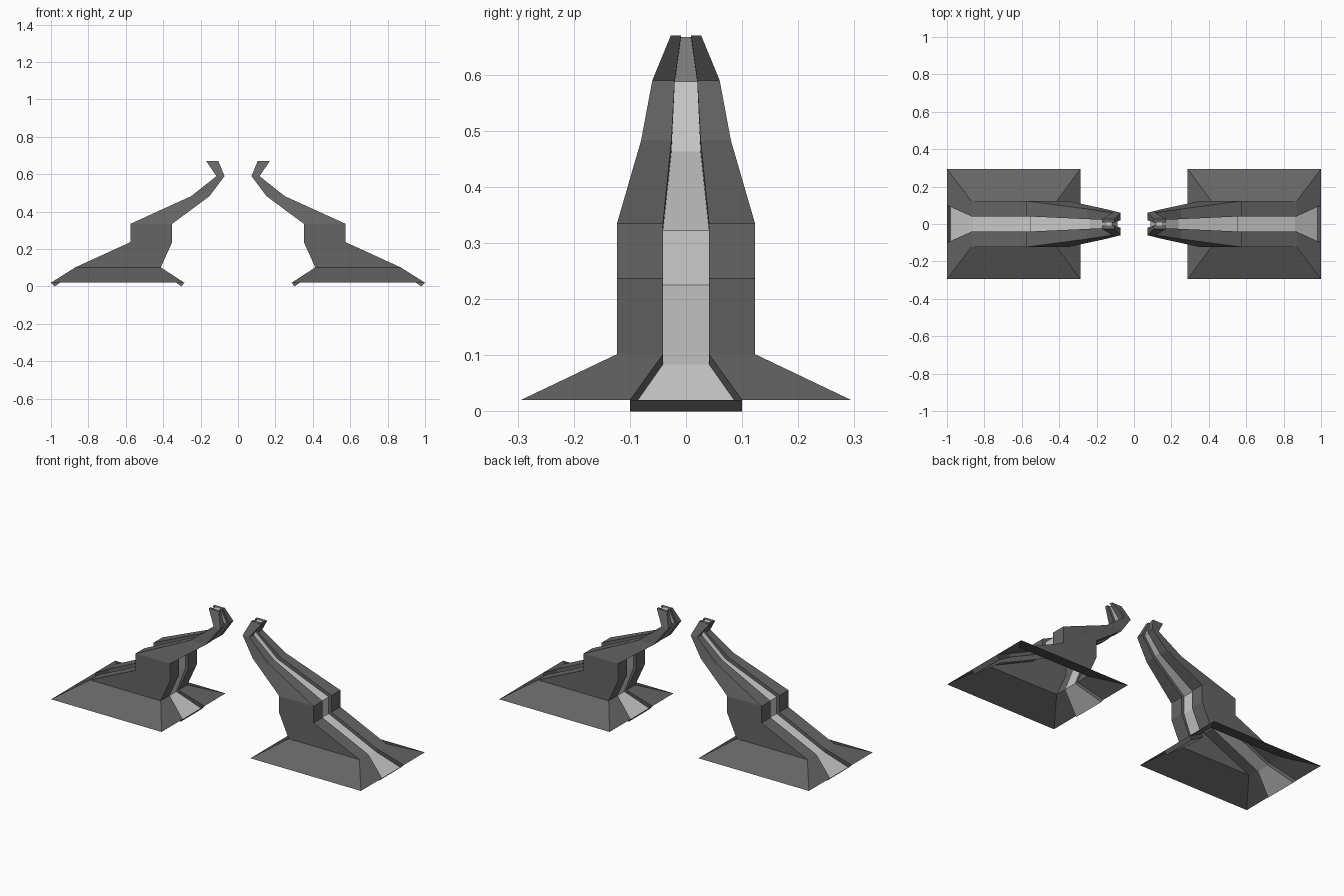
import bpy

if "Cube" in bpy.data.objects:
    bpy.data.objects.remove(bpy.data.objects["Cube"])

# Profiles from foot to tip, all (x, z), for the leg on the +x side
outer = [(1.0, .02), (.87, .102), (.575, .237), (.575, .335), (.25, .483), (.115, .59), (.17, .67)]
inner = [(.287, .02), (.413, .102), (.352, .237), (.352, .335), (.152, .483), (.072, .59), (.105, .67)]
# Recessed channel floors
floor_out = [(.98, 0), (.862, .084), (.557, .225), (.557, .322), (.238, .463), (.1, .588), (.155, .667)]
floor_in = [(.302, 0), (.427, .09), (.369, .24), (.369, .344), (.162, .499), (.088, .592), (.118, .667)]
half_width = [.295, .123, .123, .123, .08, .06, .027]
channel = [.1, .041, .041, .041, .026, .02, .009]


def material(name, value):
    m = bpy.data.materials.new(name)
    m.diffuse_color = (value, value, value, 1)
    m.use_nodes = True
    m.node_tree.nodes["Principled BSDF"].inputs["Base Color"].default_value = m.diffuse_color
    return m


dark = material("dark_grey", .13)
light = material("light_grey", .6)


def loft(name, levels, columns, mat, mirror_y=False, cap=True):
    """Join levels of points; columns lists the strips of faces to make."""
    n = len(levels[0])
    verts = [p for level in levels for p in level]
    faces = [(k * n + i, k * n + j, (k + 1) * n + j, (k + 1) * n + i)
             for k in range(len(levels) - 1) for i, j in columns]
    if cap:
        faces.append(tuple(range(len(verts) - n, len(verts))))
    mesh = bpy.data.meshes.new(name)
    mesh.from_pydata(verts, [], faces)
    mesh.materials.append(mat)
    ob = bpy.data.objects.new(name, mesh)
    bpy.context.collection.objects.link(ob)
    mod = ob.modifiers.new("mirror", 'MIRROR')
    mod.use_axis = (True, mirror_y, False)
    mod.use_mirror_merge = False
    return ob


def at(p, y):
    return (p[0], y, p[1])


# Dark half shells with channel walls, open underneath
shell = [[at(fo, g), at(o, g), at(o, w), at(i, w), at(i, g), at(fi, g)]
         for fo, o, i, fi, w, g in zip(floor_out, outer, inner, floor_in, half_width, channel)]
loft("pillar_shell", shell, [(k, k + 1) for k in range(5)], dark, mirror_y=True)

# Light strips in the channels
strip = [[at(fo, -g), at(fo, g), at(fi, g), at(fi, -g)]
         for fo, fi, g in zip(floor_out, floor_in, channel)]
loft("channel_strip", strip, [(0, 1), (2, 3)], light)

# Dark end lips closing the channels at the feet
lips = [[at(a, -.1), at(a, .1), at(b, .1), at(b, -.1)]
        for a, b in ((floor_out[0], floor_in[0]), (outer[0], inner[0]))]
loft("foot_lip", lips, [(0, 1), (2, 3)], dark, cap=False)
